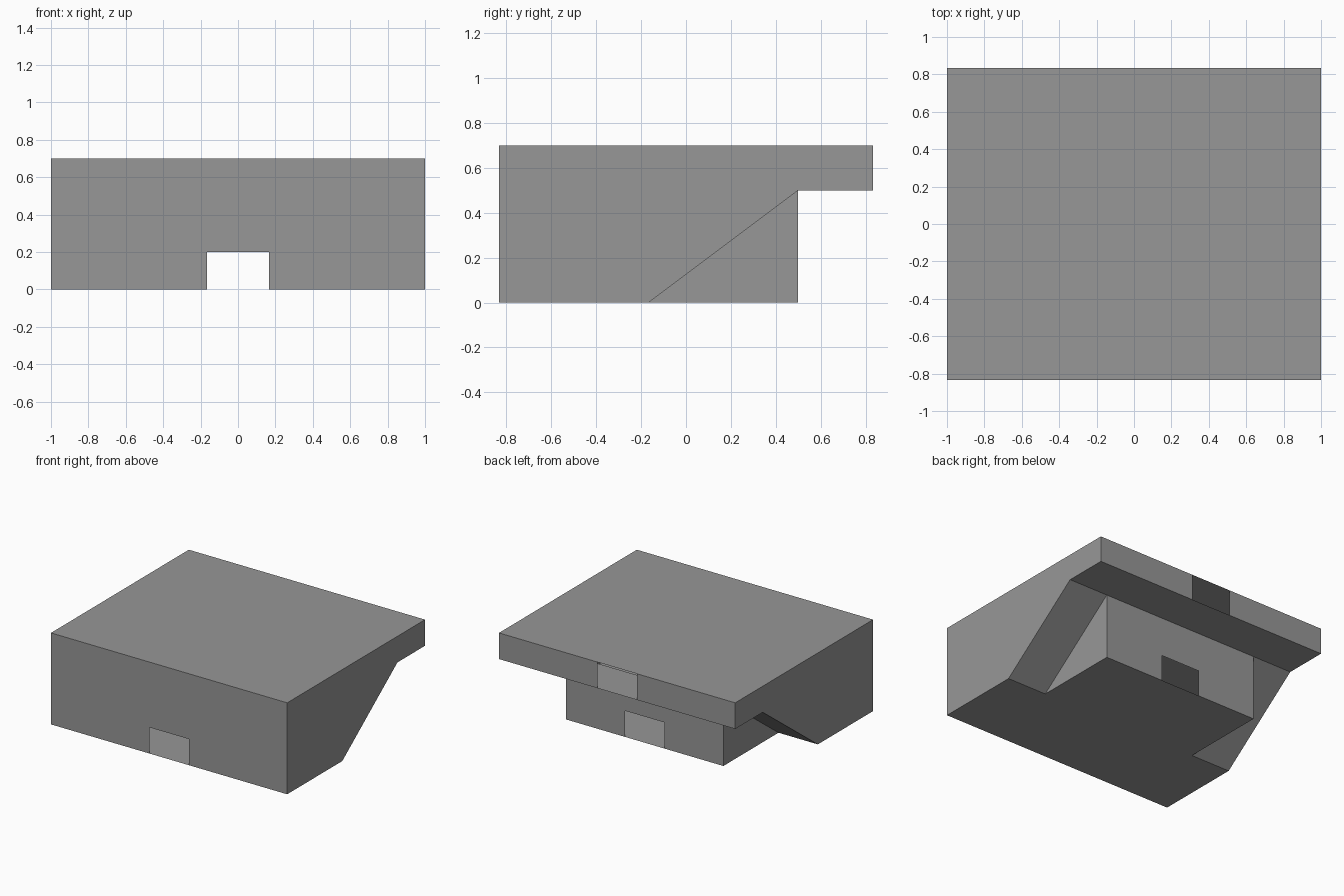
import bpy
import bmesh
import math

cube = bpy.data.objects.get("Cube")
if cube:
    bpy.data.objects.remove(cube, do_unlink=True)

# One flat colour
grey = bpy.data.materials.new("plain_grey")
grey.use_nodes = True
colour = (0.31, 0.31, 0.31, 1)
grey.diffuse_color = colour
grey.node_tree.nodes["Principled BSDF"].inputs["Base Color"].default_value = colour

# Key dimensions
FRONT, HEEL, CORE_BACK, BACK = -5 / 6, -1 / 6, 0.5, 5 / 6
SIDE, CORE, GAP = 1.0, 2 / 3, 1 / 6
SILL, DECK, TOP = 0.2, 0.5, 0.7

# Side profiles as (y, z), running along the bottom, up the back, over the top
upper = [(CORE_BACK, DECK), (BACK, DECK), (BACK, TOP), (FRONT, TOP),
         (FRONT, SILL), (FRONT, 0)]
wing_profile = [(HEEL, 0)] + upper
core_profile = [(HEEL, 0), (CORE_BACK, 0), (CORE_BACK, SILL)] + upper

# Wall pieces left open in the middle strip
openings = [{(FRONT, SILL), (FRONT, 0)},
            {(CORE_BACK, 0), (CORE_BACK, SILL)},
            {(BACK, DECK), (BACK, TOP)}]

bm = bmesh.new()


def face(points):
    bm.faces.new([bm.verts.new(p) for p in points])


def strip(profile, x0, x1, skip=()):
    """Sweep a closed profile between two x positions."""
    for p, q in zip(profile, profile[1:] + profile[:1]):
        if {p, q} not in skip:
            face([(x0, *p), (x0, *q), (x1, *q), (x1, *p)])


def side_pair(profile, x):
    """Matching flat side panels on the left and right."""
    face([(x, *p) for p in profile])
    face([(-x, *p) for p in reversed(profile)])


# Sloped wings, central core and the open middle strip
strip(wing_profile, -SIDE, -CORE)
strip(wing_profile, CORE, SIDE)
strip(core_profile, -CORE, -GAP)
strip(core_profile, GAP, CORE)
strip(core_profile, -GAP, GAP, openings)

# Outer sides, and the core sides showing behind the slopes
side_pair(wing_profile, SIDE)
side_pair(core_profile[:4], CORE)

# Weld the strips and merge the flat areas
bmesh.ops.remove_doubles(bm, verts=bm.verts[:], dist=0.0001)
bmesh.ops.dissolve_limit(bm, angle_limit=math.radians(1),
                         verts=bm.verts[:], edges=bm.edges[:])

mesh = bpy.data.meshes.new("hollow_body")
bm.to_mesh(mesh)
bm.free()
mesh.materials.append(grey)
body = bpy.data.objects.new("hollow_body", mesh)
bpy.context.collection.objects.link(body)
